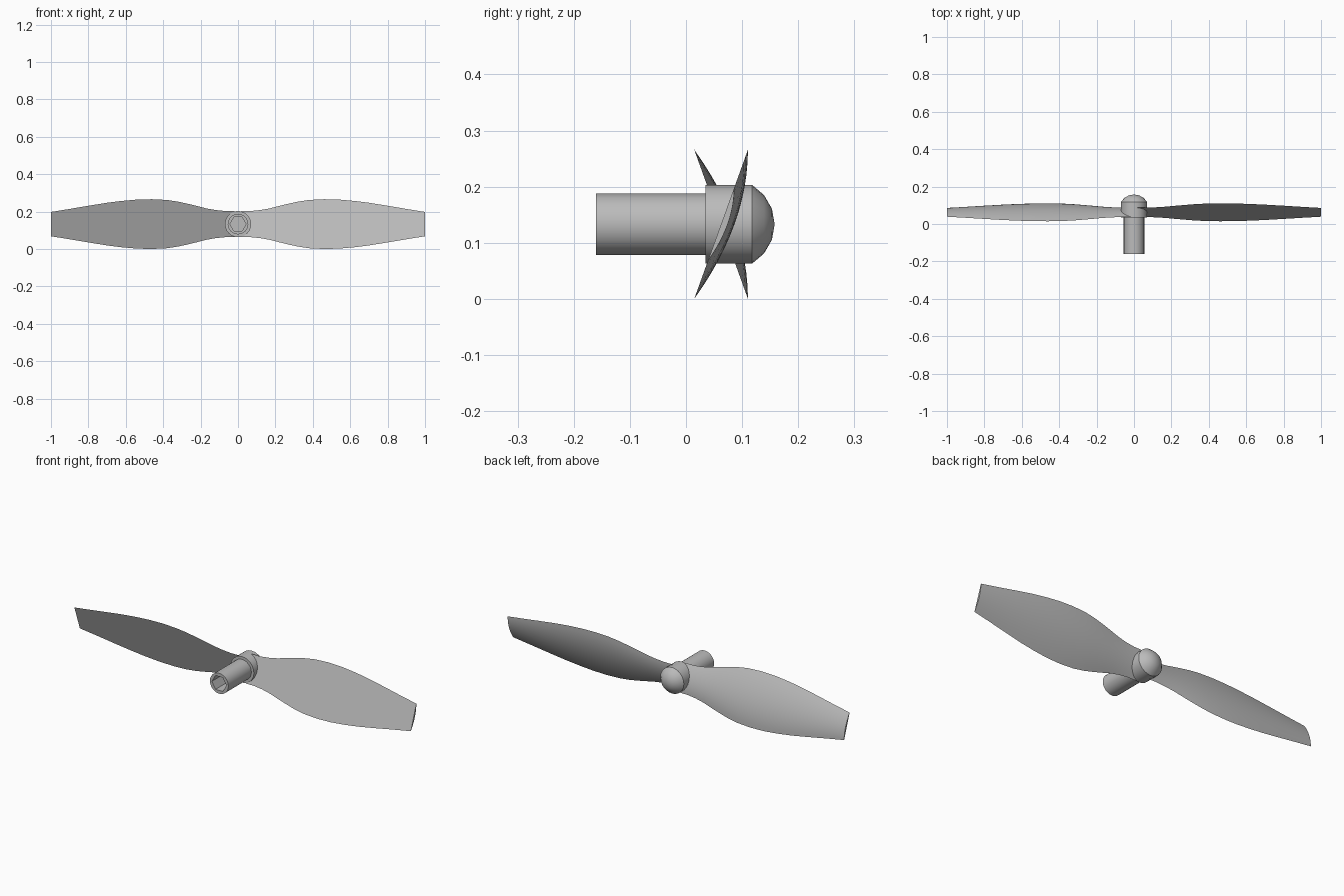
import bpy, bmesh, math

if "Cube" in bpy.data.objects:
    bpy.data.objects.remove(bpy.data.objects["Cube"], do_unlink=True)

AXIS_Z = 0.133
SIDES = 24

grey = bpy.data.materials.new("light_grey")
grey.use_nodes = True
colour = (0.5, 0.5, 0.5, 1)
grey.diffuse_color = colour
grey.node_tree.nodes["Principled BSDF"].inputs["Base Color"].default_value = colour


def finish(name, bm, angle=30):
    bmesh.ops.recalc_face_normals(bm, faces=bm.faces)
    mesh = bpy.data.meshes.new(name)
    bm.to_mesh(mesh)
    bm.free()
    mesh.materials.append(grey)
    obj = bpy.data.objects.new(name, mesh)
    bpy.context.collection.objects.link(obj)
    bpy.ops.object.select_all(action='DESELECT')
    obj.select_set(True)
    bpy.context.view_layer.objects.active = obj
    bpy.ops.object.shade_smooth_by_angle(angle=math.radians(angle))
    return obj


def ring(bm, radius, y, sides):
    return [bm.verts.new((radius * math.cos(2 * math.pi * i / sides), y,
                          AXIS_Z + radius * math.sin(2 * math.pi * i / sides)))
            for i in range(sides)]


def bridge(bm, a, b):
    n = len(a)
    for i in range(n):
        bm.faces.new((a[i], a[(i + 1) % n], b[(i + 1) % n], b[i]))


# Shaft with a hexagonal socket in its front end
bm = bmesh.new()
back = ring(bm, 0.055, 0.05, SIDES)
front = ring(bm, 0.055, -0.16, SIDES)
mouth = ring(bm, 0.043, -0.16, 6)
floor = ring(bm, 0.043, -0.04, 6)
bridge(bm, back, front)
bridge(bm, mouth, floor)
bm.faces.new(back)
bm.faces.new(floor)
step = SIDES // 6
for i in range(6):
    arc = [front[(i * step + k) % SIDES] for k in range(step + 1)]
    bm.faces.new(arc + [mouth[(i + 1) % 6], mouth[i]])
finish("shaft", bm)

# Hub with a shallow spherical nose
bm = bmesh.new()
rings = [ring(bm, 0.07, 0.035, SIDES), ring(bm, 0.07, 0.118, SIDES)]
cap_radius = 0.081
for degrees in (40, 20):
    a = math.radians(degrees)
    rings.append(ring(bm, cap_radius * math.sin(a),
                      0.158 - cap_radius * (1 - math.cos(a)), SIDES))
for a, b in zip(rings, rings[1:]):
    bridge(bm, a, b)
bm.faces.new(rings[0])
tip = bm.verts.new((0, 0.158, AXIS_Z))
for i in range(SIDES):
    bm.faces.new((rings[-1][i], rings[-1][(i + 1) % SIDES], tip))
finish("hub", bm)

# Blade outline: distance from the axis, half width
OUTLINE = [(0.02, 0.07), (0.07, 0.07), (0.12, 0.075), (0.17, 0.084),
           (0.22, 0.097), (0.27, 0.109), (0.32, 0.12), (0.38, 0.129),
           (0.46, 0.133), (0.54, 0.131), (0.62, 0.124), (0.7, 0.114),
           (0.8, 0.098), (0.9, 0.081), (1.0, 0.065)]
CHORD_STEPS = 12
PITCH = 0.36


def blade(name, side):
    # Flat pitched front, cambered back, sharp edges
    bm = bmesh.new()
    sections = []
    for x, half in OUTLINE:
        flat, curved = [], []
        for i in range(CHORD_STEPS + 1):
            t = 2 * i / CHORD_STEPS - 1
            y = 0.0625 + PITCH * half * t
            z = AXIS_Z + side * half * t
            v = bm.verts.new((side * x, y, z))
            flat.append(v)
            if abs(t) < 0.999:
                v = bm.verts.new((side * x, y + 0.18 * half * (1 - t * t), z))
            curved.append(v)
        sections.append(flat + curved[-2:0:-1])
    for a, b in zip(sections, sections[1:]):
        bridge(bm, a, b)
    bm.faces.new(sections[0])
    bm.faces.new(sections[-1])
    finish(name, bm, 20)


blade("left_blade", 1)
blade("right_blade", -1)
